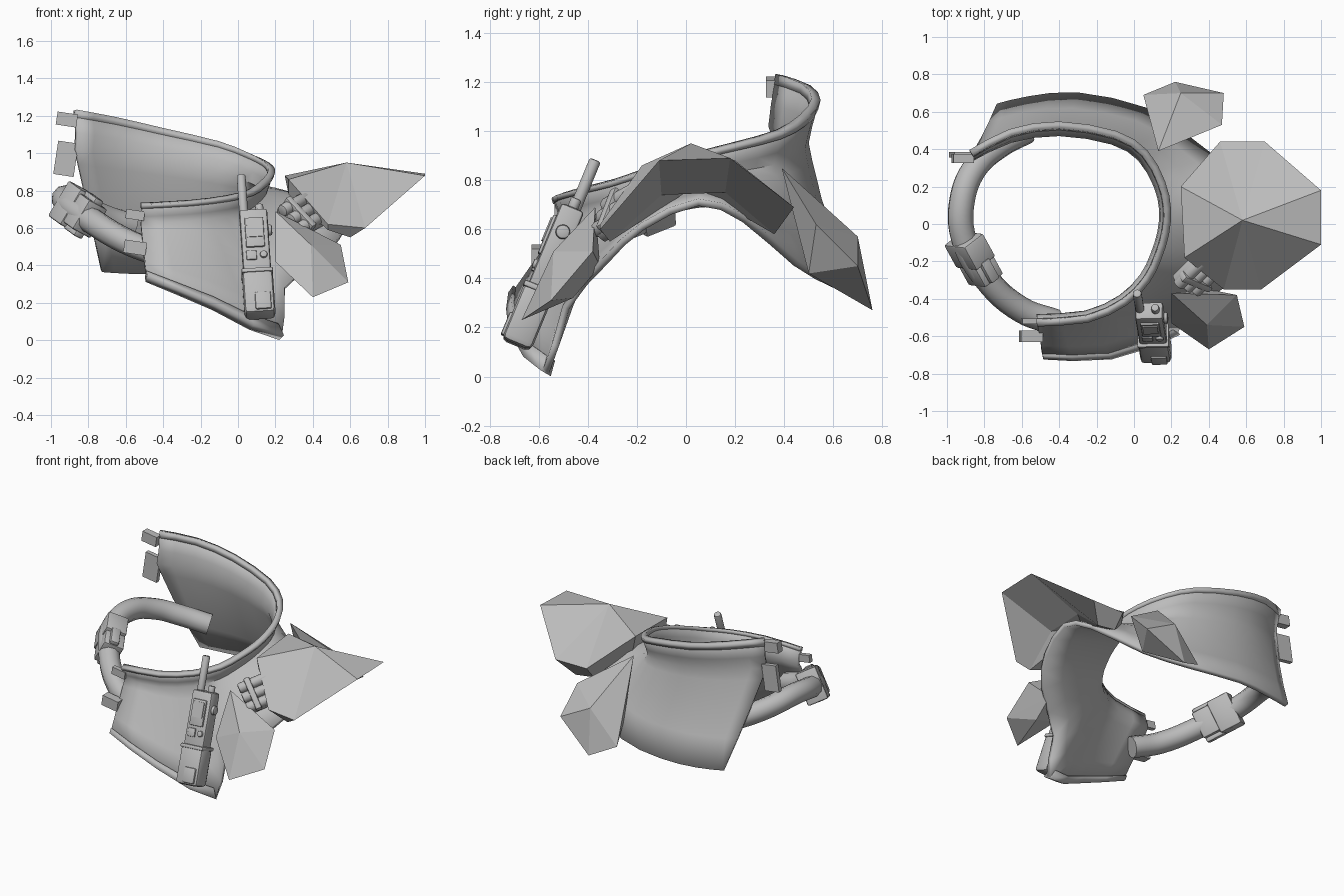
import bpy, bmesh, math
from mathutils import Vector, Matrix

cube = bpy.data.objects.get("Cube")
if cube:
    bpy.data.objects.remove(cube, do_unlink=True)

grey = bpy.data.materials.new("plain_grey")
grey.use_nodes = True
tone = (0.5, 0.5, 0.5, 1)
grey.diffuse_color = tone
grey.node_tree.nodes["Principled BSDF"].inputs["Base Color"].default_value = tone


def add_object(name, bm, matrix=None, smooth=None):
    mesh = bpy.data.meshes.new(name)
    bm.to_mesh(mesh)
    bm.free()
    mesh.materials.append(grey)
    obj = bpy.data.objects.new(name, mesh)
    bpy.context.collection.objects.link(obj)
    if matrix:
        obj.matrix_world = matrix
    if smooth:
        bpy.ops.object.select_all(action='DESELECT')
        obj.select_set(True)
        bpy.context.view_layer.objects.active = obj
        bpy.ops.object.shade_smooth_by_angle(angle=math.radians(smooth))
    return obj


def refine(points):
    """Insert a rounded midpoint between neighbouring stations."""
    pts = [Vector(p) for p in points]
    out = [pts[0]]
    for i in range(len(pts) - 1):
        b, c = pts[i], pts[i + 1]
        a, d = pts[max(i - 1, 0)], pts[min(i + 2, len(pts) - 1)]
        out += [((b + c) * 9 - a - d) / 16, c]
    return out


def sheet(name, rows, thickness):
    """Skin rows of points and give the sheet a thickness."""
    bm = bmesh.new()
    grid = [[bm.verts.new(p) for p in row] for row in rows]
    for upper, lower in zip(grid, grid[1:]):
        for i in range(len(upper) - 1):
            bm.faces.new((upper[i], lower[i], lower[i + 1], upper[i + 1]))
    obj = add_object(name, bm, smooth=40)
    solid = obj.modifiers.new("thickness", 'SOLIDIFY')
    solid.thickness, solid.offset = thickness, 0
    return obj


def box(name, matrix, size, centre=(0, 0, 0), bevel=0.0):
    bm = bmesh.new()
    bmesh.ops.create_cube(bm, size=1)
    bmesh.ops.scale(bm, vec=size, verts=bm.verts)
    bmesh.ops.translate(bm, vec=centre, verts=bm.verts)
    if bevel:
        bmesh.ops.bevel(bm, geom=bm.edges[:], offset=bevel, segments=2,
                        profile=0.5, affect='EDGES')
    return add_object(name, bm, matrix, 35)


def rod(name, matrix, radius, length, centre, turn=None):
    bm = bmesh.new()
    bmesh.ops.create_cone(bm, cap_ends=True, segments=14, radius1=radius,
                          radius2=radius, depth=length)
    caps = [e for e in bm.edges if abs(e.verts[0].co.z - e.verts[1].co.z) < 1e-5]
    bmesh.ops.bevel(bm, geom=caps, offset=radius * 0.35, segments=2,
                    profile=0.5, affect='EDGES')
    if turn:
        bmesh.ops.rotate(bm, matrix=Matrix.Rotation(math.pi / 2, 3, turn), verts=bm.verts)
    bmesh.ops.translate(bm, vec=centre, verts=bm.verts)
    return add_object(name, bm, matrix, 40)


def frame(origin, along, facing):
    """Local z runs along the part and local -y faces outward."""
    z = Vector(along).normalized()
    y = -Vector(facing)
    y = (y - y.dot(z) * z).normalized()
    m = Matrix((y.cross(z), y, z)).transposed().to_4x4()
    m.translation = origin
    return m


def crystal(name, points):
    bm = bmesh.new()
    for p in points:
        bm.verts.new(p)
    bmesh.ops.convex_hull(bm, input=bm.verts)
    return add_object(name, bm)


# Armour shell: flared collar, neck and skirt from front to back
rim = refine([
    (-.52, -.53, .73), (-.25, -.51, .745), (-.05, -.42, .77), (.07, -.3, .8),
    (.13, -.18, .84), (.17, -.05, .88), (.18, .08, .92), (.15, .22, .955),
    (.06, .38, 1), (-.1, .48, 1.06), (-.4, .53, 1.13), (-.66, .49, 1.19),
    (-.87, .38, 1.23)])
hem = refine([
    (-.49, -.7, .33), (-.13, -.7, .18), (.23, -.57, .02), (.25, -.49, .28),
    (.48, -.33, .47), (.58, -.18, .61), (.62, .05, .71), (.55, .24, .64),
    (.3, .45, .46), (.06, .61, .37), (-.3, .69, .36), (-.56, .67, .36),
    (-.73, .63, .37)])
axis = Vector((-.38, .03, 0))
neck = []
for p in rim:
    arm = p - axis
    neck.append(axis + Vector((arm.x * (.94 if arm.x > 0 else 1),
                               arm.y * (.91 if arm.y > 0 else .94),
                               arm.z - .11 - .3 * max(0, p.z - .9))))


def between(t):
    """Row of the skirt, drawn in a little across the back."""
    sag = .1 * math.sin(math.pi * t)
    return [a.lerp(b, t) - Vector((0, sag * max(0, a.y - .2), 0))
            for a, b in zip(neck, hem)]


collar = [a.lerp(b, .5) - (a - axis) * .015 for a, b in zip(rim, neck)]
sheet("armour_shell", [rim, collar] + [between(t) for t in (0, .12, .4, .7, 1)], .03)
sheet("collar_edge", [rim, [a.lerp(b, .2) for a, b in zip(rim, neck)]], .038)
sheet("front_hem", [between(.91)[:5], between(1.01)[:5]], .055)

# Broad shoulder crystal, folded over the arch
tops = [(1, -.11, .88), (1, .18, .89), (.7, .44, .69), (.46, .44, .69),
        (.25, .2, .88), (.27, -.18, .86), (.48, -.35, .62), (.68, -.35, .6)]
bases = [(.6, -.1, .74), (.6, .16, .75), (.6, .36, .58), (.46, .36, .6),
         (.27, .2, .78), (.27, -.16, .78), (.48, -.3, .59), (.6, -.31, .55)]
bm = bmesh.new()
apex, floor = bm.verts.new((.58, .02, .95)), bm.verts.new((.45, .03, .77))
top_ring = [bm.verts.new(p) for p in tops]
low_ring = [bm.verts.new(p) for p in bases]
for i in range(len(tops)):
    j = (i + 1) % len(tops)
    bm.faces.new((apex, top_ring[i], top_ring[j]))
    bm.faces.new((top_ring[i], low_ring[i], low_ring[j], top_ring[j]))
    bm.faces.new((floor, low_ring[j], low_ring[i]))
add_object("shoulder_crystal", bm)

# Smaller crystals in front of and behind the shoulder
crystal("front_crystal", [(.2, -.37, .69), (.39, -.54, .51), (.55, -.38, .51),
                          (.59, -.55, .31), (.4, -.67, .23), (.2, -.53, .42),
                          (.4, -.35, .45), (.42, -.46, .32)])
crystal("back_crystal", [(.13, .39, .85), (.47, .53, .62), (.48, .7, .45),
                         (.22, .76, .27), (.05, .69, .35), (.25, .7, .57),
                         (.35, .5, .42), (.09, .56, .46)])

# Padded strap closing the open side
path = [(-.42, -.525, .46), (-.6, -.46, .53), (-.8, -.28, .65), (-.91, -.08, .73),
        (-.92, .12, .76), (-.85, .3, .72), (-.72, .42, .66), (-.57, .5, .61)]
curve = bpy.data.curves.new("strap", 'CURVE')
curve.dimensions = '3D'
curve.bevel_depth, curve.bevel_resolution = .07, 3
curve.resolution_u, curve.use_fill_caps = 6, True
spline = curve.splines.new('BEZIER')
spline.bezier_points.add(len(path) - 1)
for point, co in zip(spline.bezier_points, path):
    point.co = co
    point.handle_left_type = point.handle_right_type = 'AUTO'
curve.materials.append(grey)
bpy.context.collection.objects.link(bpy.data.objects.new("strap", curve))

# Clip buckle
clip = frame((-.85, -.18, .69), (-.11, .2, .08), (-.8, -.4, .45))
box("buckle_socket", clip, (.22, .14, .15), (0, -.008, .05), .012)
box("buckle_plug", clip, (.18, .135, .12), (0, -.005, -.08), .012)
for side in (-1, 1):
    box("buckle_prong", clip, (.035, .06, .13), (side * .1, -.01, -.07), .01)

# Fastening tabs at both open ends
for name, spot, size in (("front_upper_tab", (-.55, -.52, .67), (.1, .03, .05)),
                         ("front_lower_tab", (-.55, -.6, .495), (.12, .06, .07)),
                         ("back_upper_tab", (-.915, .35, 1.18), (.11, .05, .07)),
                         ("back_lower_tab", (-.92, .37, .97), (.11, .03, .18))):
    box(name, Matrix.Translation(spot) @ Matrix.Rotation(.15, 4, 'Y'), size)

# Hand radio clipped to the front panel
radio = frame((.1, -.58, .4), (-.04, .24, .58), (0, -1, .4))
box("radio_body", radio, (.15, .1, .36), (0, 0, .13), .015)
box("radio_battery", radio, (.165, .13, .25), (0, 0, -.17), .025)
box("radio_band", radio, (.17, .135, .025), (0, 0, -.05), .008)
box("radio_screen_frame", radio, (.1, .02, .17), (0, -.052, .17), .006)
box("radio_screen", radio, (.08, .008, .1), (0, -.064, .19))
box("radio_latch", radio, (.085, .02, .1), (.02, -.065, -.23), .008)
box("radio_keypad", radio, (.055, .016, .055), (-.025, -.052, .04), .005)
rod("radio_button", radio, .02, .025, (.04, -.052, .04), 'X')
rod("radio_dial", radio, .03, .03, (.08, 0, .2), 'Y')
rod("radio_antenna", radio, .024, .27, (-.05, .01, .395))
rod("radio_knob", radio, .022, .05, (.035, 0, .325))

# Ribbed pouch between the crystals
pouch = frame((.34, -.27, .67), (.55, .55, .3), (.45, -.6, .65))
box("pouch_back", pouch, (.21, .05, .18), (0, .01, 0), .012)
for i in (-1, 0, 1):
    rod("pouch_round", pouch, .034, .2, (i * .068, -.015, 0))
box("pouch_band", pouch, (.22, .06, .04), (0, -.025, -.03), .01)
